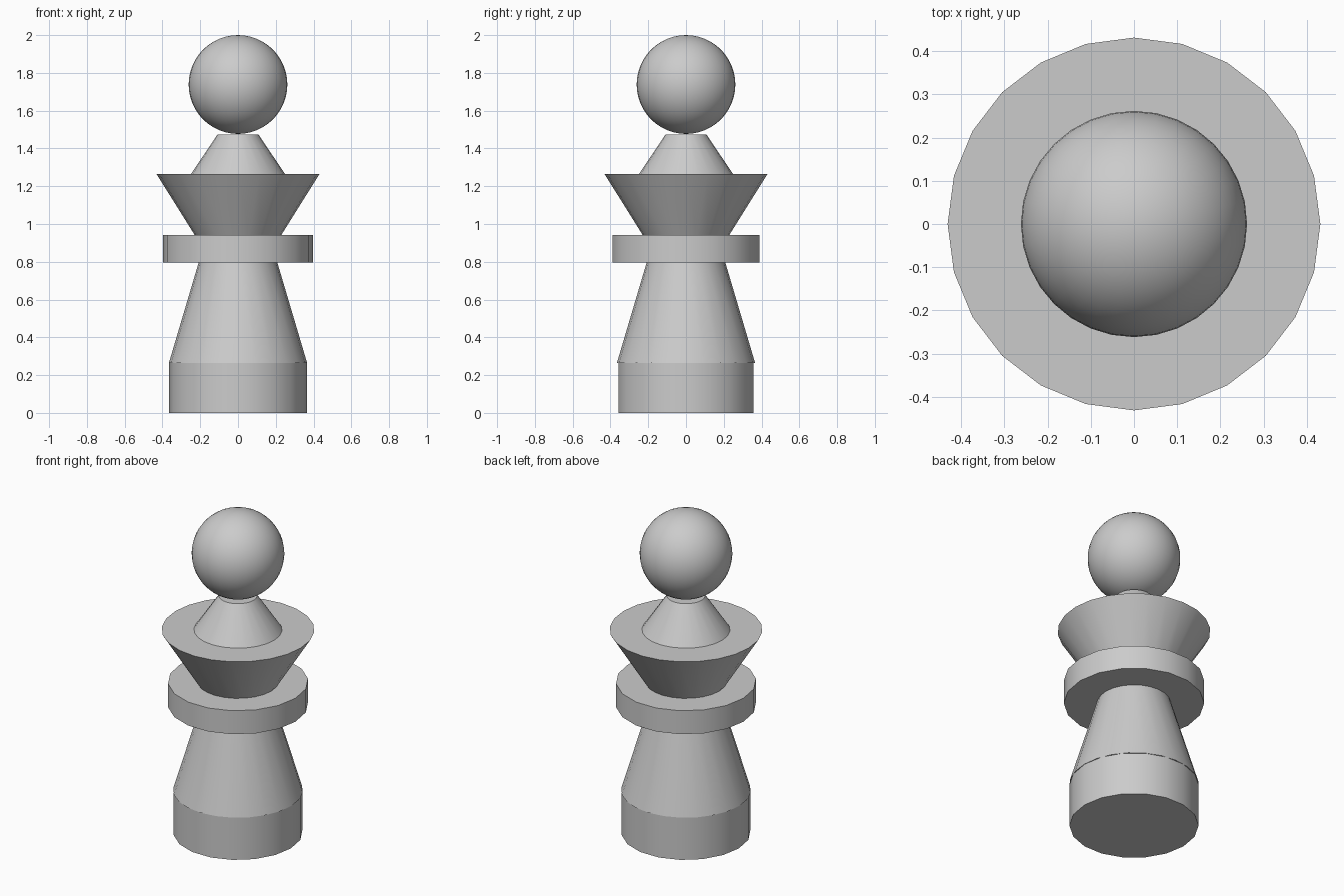
import bpy
import math

if "Cube" in bpy.data.objects:
    bpy.data.objects.remove(bpy.data.objects["Cube"])


def finish(name, angle):
    obj = bpy.context.object
    obj.name = name
    bpy.ops.object.shade_smooth_by_angle(angle=math.radians(angle))
    return obj


def turned(name, sides, z0, z1, r0, r1):
    """Capped cylinder or cone between two heights, with a corner on the x axis."""
    bpy.ops.mesh.primitive_cone_add(
        vertices=sides, radius1=r0, radius2=r1, depth=z1 - z0,
        location=(0, 0, (z0 + z1) / 2), rotation=(0, 0, math.pi / 2))
    bpy.ops.object.transform_apply(location=False, rotation=True, scale=False)
    return finish(name, 30)


# Stacked parts, bottom to top: name, sides, z range, radii
turned("base", 18, 0.0, 0.264, 0.364, 0.364)
turned("body", 24, 0.264, 0.797, 0.366, 0.208)
turned("collar_disc", 18, 0.797, 0.943, 0.396, 0.396)
turned("flared_cup", 24, 0.943, 1.264, 0.23, 0.431)
turned("neck", 24, 1.264, 1.475, 0.249, 0.108)

# Round head
bpy.ops.mesh.primitive_uv_sphere_add(segments=32, ring_count=24, radius=0.2615,
                                     location=(0, 0, 1.7385))
finish("head", 60)
